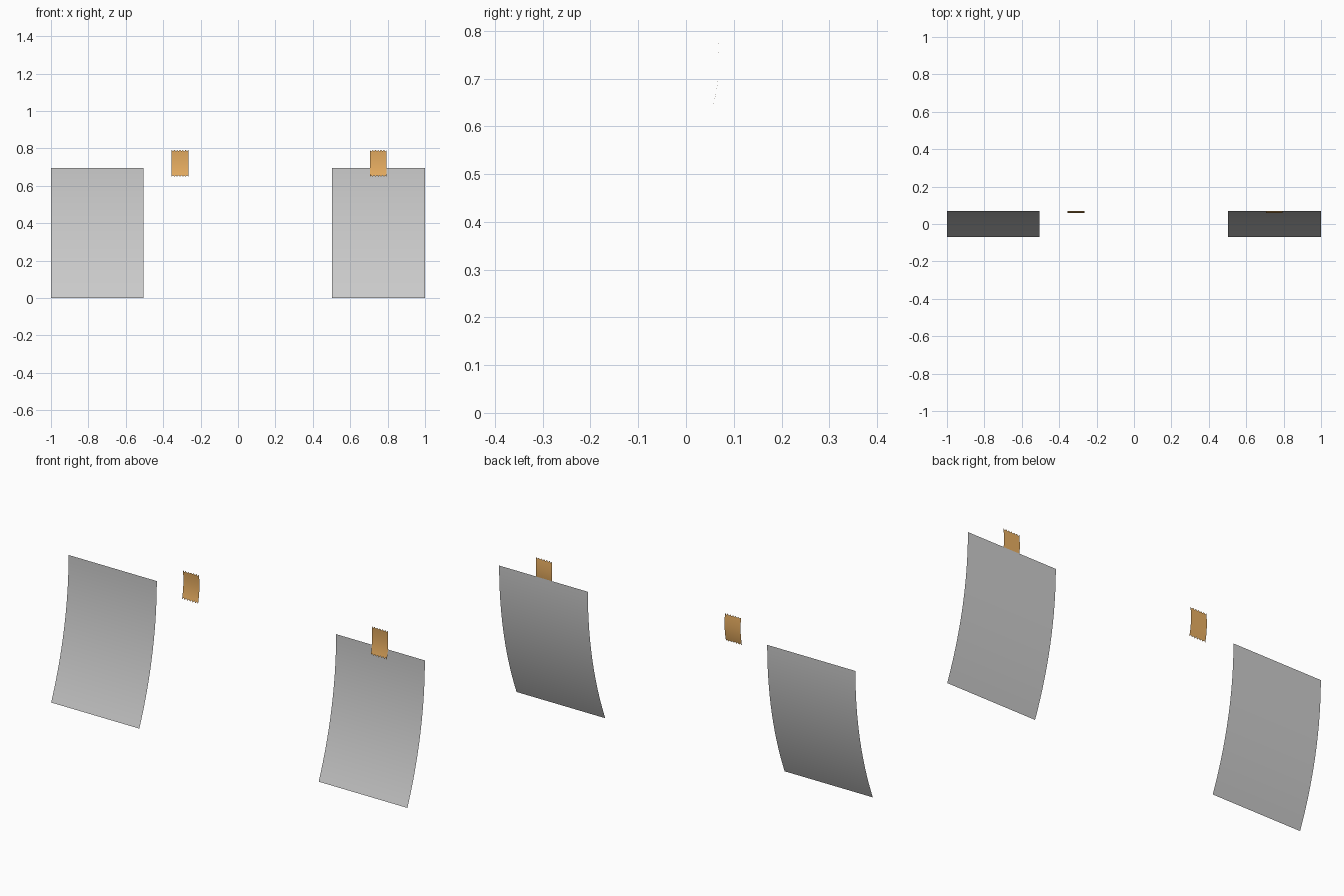
import bpy, bmesh, math

if "Cube" in bpy.data.objects:
    bpy.data.objects.remove(bpy.data.objects["Cube"])

TEETH = 6


def make_object(name, rows, color=None):
    """Skin a grid of points (list of rows) into a smooth single-sided sheet."""
    bm = bmesh.new()
    grid = [[bm.verts.new(p) for p in row] for row in rows]
    for a, b in zip(grid, grid[1:]):
        for i in range(len(a) - 1):
            f = bm.faces.new((a[i], a[i + 1], b[i + 1], b[i]))
            f.smooth = True
    mesh = bpy.data.meshes.new(name)
    bm.to_mesh(mesh)
    bm.free()
    obj = bpy.data.objects.new(name, mesh)
    bpy.context.collection.objects.link(obj)
    if color:
        mat = bpy.data.materials.new(name + "_color")
        mat.diffuse_color = color
        mat.use_nodes = True
        mat.node_tree.nodes["Principled BSDF"].inputs["Base Color"].default_value = mat.diffuse_color
        mesh.materials.append(mat)
    return obj


def paper(name, x0, x1):
    # circular arc that becomes vertical at the top edge
    h, depth, n = 0.695, 0.14, 24
    theta = 2 * math.atan(depth / h)
    r = h / math.sin(theta)
    rows = []
    for i in range(n + 1):
        a = theta * (1 - i / n)
        y, z = 0.07 - r * (1 - math.cos(a)), h - r * math.sin(a)
        rows.append([(x0, y, z), (x1, y, z)])
    make_object(name, rows)


def tape_y(z):
    # gentle bow, bulging backwards near the upper middle
    d = z - 0.735
    return 0.069 - (1.45 if d < 0 else 0.95) * d * d


def tape(name, xc):
    # strip with saw-cut top and bottom ends
    w, zb, zt, tooth, n = 0.09, 0.648, 0.792, 0.008, 10
    rows = []
    for i in range(n + 1):
        row = []
        for j in range(2 * TEETH + 1):
            cut = tooth * (j % 2)
            z = (zb + cut) + (zt - zb - 2 * cut) * i / n
            row.append((xc - w / 2 + w * j / (2 * TEETH), tape_y(z), z))
        rows.append(row)
    make_object(name, rows, (0.8, 0.42, 0.12, 1))


# Paper sheets
paper("plain_paper", -1.0, -0.505)
paper("taped_paper", 0.502, 1.0)

# Tape strips
tape("loose_tape", -0.31)
tape("paper_tape", 0.75)
